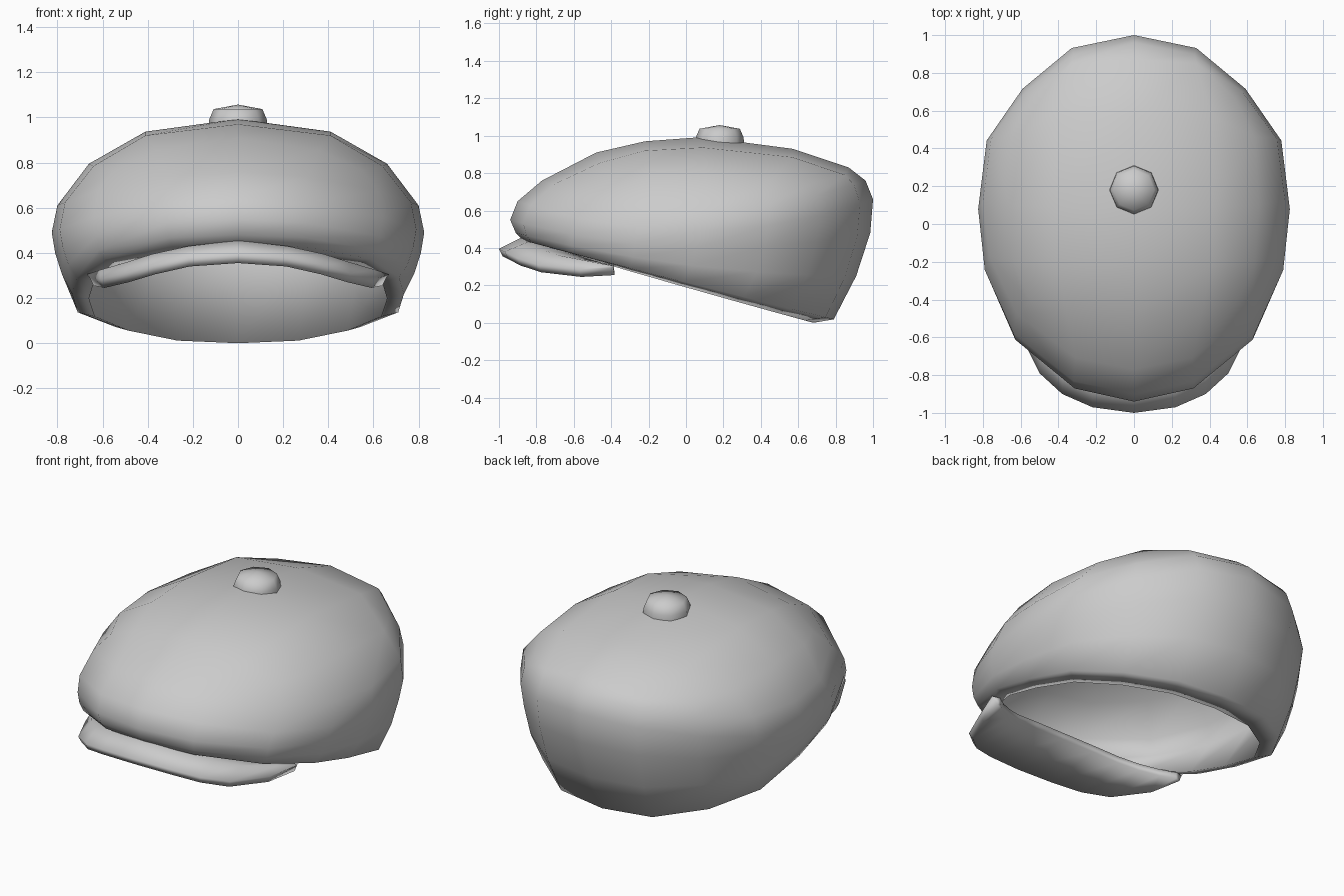
import bpy, bmesh, math

if "Cube" in bpy.data.objects:
    bpy.data.objects.remove(bpy.data.objects["Cube"])


def finish(name, bm, angle):
    bmesh.ops.recalc_face_normals(bm, faces=bm.faces)
    me = bpy.data.meshes.new(name)
    bm.to_mesh(me)
    bm.free()
    ob = bpy.data.objects.new(name, me)
    bpy.context.collection.objects.link(ob)
    bpy.ops.object.select_all(action='DESELECT')
    ob.select_set(True)
    bpy.context.view_layer.objects.active = ob
    bpy.ops.object.shade_smooth_by_angle(angle=math.radians(angle))
    return ob


def bridge(bm, a, b):
    n = len(a)
    for i in range(n):
        bm.faces.new((a[i], a[(i + 1) % n], b[(i + 1) % n], b[i]))


def fan(bm, ring, tip):
    v = bm.verts.new(tip)
    for i in range(len(ring)):
        bm.faces.new((ring[i], ring[(i + 1) % len(ring)], v))


# Crown: 16-sided plan outline, as width share and front-to-back share
half = [(0, -.94), (.32, -.87), (.64, -.61), (.79, -.27), (.825, .06),
        (.78, .43), (.59, .71), (.33, .93), (0, 1)]
plan = [(x / .825, (y + .94) / 1.94) for x, y in half]
plan += [(-x, t) for x, t in plan[-2:0:-1]]


def crown_ring(bm, yf, zf, sx, zs, yb, zb, k):
    ring = []
    for x, t in plan:
        # k pushes the diagonal corners out
        f = 1 + k * math.sin(2 * math.atan2(t - .5, x / 2)) ** 2
        x, t = x * f, .5 + (t - .5) * f
        z = zf * (1 - t) * (1 - 2 * t) + zs * 4 * t * (1 - t) + zb * t * (2 * t - 1)
        ring.append(bm.verts.new((x * sx, yf + (yb - yf) * t, z)))
    return ring


# Rings: front y, front z, half width, side z, back y, back z, corner bulge
sections = [
    # inside lining, top to rim
    (-.45, .84, .38, .875, .52, .87, 0),
    (-.71, .71, .61, .74, .82, .77, 0),
    (-.87, .58, .755, .58, .94, .65, 0),
    (-.87, .50, .775, .45, .92, .44, 0),
    (-.79, .42, .66, .205, .68, .00, .03),
    # outside, rim upwards
    (-.87, .44, .735, .225, .79, .018, .04),
    (-.91, .48, .78, .31, .91, .25, .02),
    (-.94, .55, .81, .40, .985, .48, 0),
    (-.90, .65, .825, .49, 1.0, .66, 0),
    (-.77, .76, .80, .61, .96, .76, 0),
]
bm = bmesh.new()
rings = [crown_ring(bm, *s) for s in sections]
# Roof edge, then a four-by-four grid of quads filling it
edge = [(0, -.48, .91), (.36, -.46, .855), (.55, -.41, .765), (.64, -.2, .785),
        (.66, .1, .795), (.64, .46, .77), (.53, .67, .745), (.33, .85, .79),
        (0, .87, .83)]
edge += [(-x, y, z) for x, y, z in edge[-2:0:-1]]
roof = [bm.verts.new(p) for p in edge]
rings.append(roof)
for a, b in zip(rings, rings[1:]):
    bridge(bm, a, b)
grid = [[roof[i] for i in (14, 15, 0, 1, 2)]]
for j, (y, zmid, zside) in enumerate([(-.22, .97, .92), (.09, .993, .937),
                                      (.57, .93, .885)]):
    mid = [bm.verts.new((x, y, z))
           for x, z in ((-.41, zside), (0, zmid), (.41, zside))]
    grid.append([roof[13 - j]] + mid + [roof[3 + j]])
grid.append([roof[i] for i in (10, 9, 8, 7, 6)])
for a, b in zip(grid, grid[1:]):
    for i in range(4):
        bm.faces.new((a[i], a[i + 1], b[i + 1], b[i]))
fan(bm, rings[0], (0, .1, .93))
finish("crown", bm, 130)

# Visor: arched crescent plate lofted from side to side
outer = [(0, -1.0, .355), (.22, -.97, .34), (.38, -.9, .305),
         (.50, -.79, .27), (.61, -.57, .245), (.66, -.39, .255)]
inner = [(0, -.60, .375), (.20, -.58, .36), (.35, -.55, .335),
         (.45, -.50, .305), (.55, -.44, .28), (.62, -.385, .265)]
upper = [(0, -.88, .455), (.22, -.85, .43), (.38, -.78, .395),
         (.49, -.68, .36), (.61, -.50, .325), (.67, -.395, .305)]


def visor_section(i, s):
    o, n, u = outer[i], inner[i], upper[i]
    pts = [n, (o[0] * .97, o[1] * .98, o[2]), (o[0], o[1], o[2] + .04), u,
           (n[0], n[1], n[2] + .04)]
    return [(s * x, y, z) for x, y, z in pts]


bm = bmesh.new()
order = [(i, -1) for i in range(5, 0, -1)] + [(i, 1) for i in range(6)]
loops = [[bm.verts.new(p) for p in visor_section(i, s)] for i, s in order]
for a, b in zip(loops, loops[1:]):
    bridge(bm, a, b)
bm.faces.new(loops[0])
bm.faces.new(loops[-1])
finish("visor", bm, 130)

# Button on top: small 8-sided dome
bm = bmesh.new()
rings = []
for r, z in [(.13, .96), (.128, .99), (.108, 1.037)]:
    rings.append([bm.verts.new((r * math.cos(k * math.pi / 4),
                                .18 + r * math.sin(k * math.pi / 4), z))
                  for k in range(8)])
for a, b in zip(rings, rings[1:]):
    bridge(bm, a, b)
bm.faces.new(rings[0])
fan(bm, rings[-1], (0, .18, 1.057))
finish("top_button", bm, 80)
